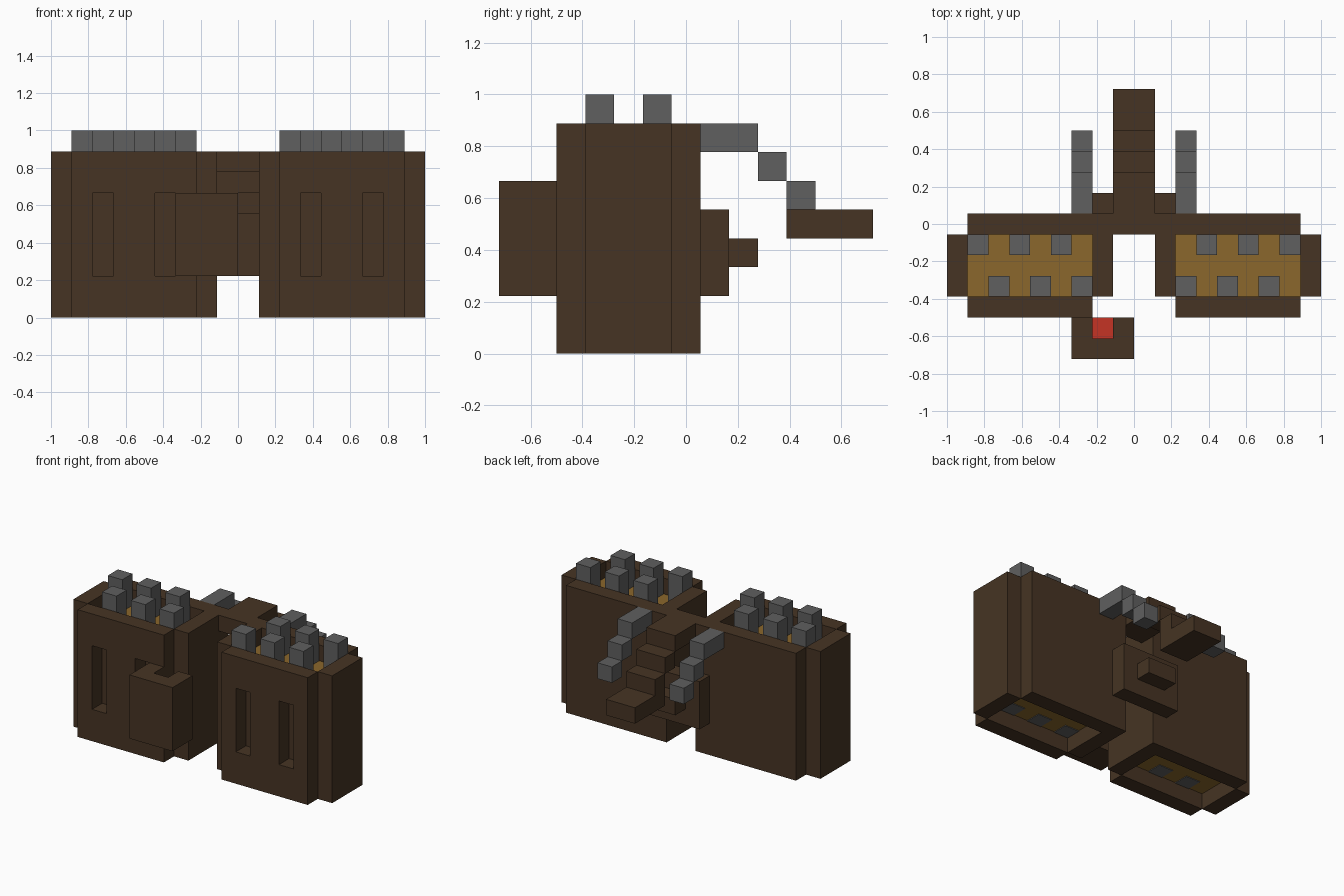
import bpy, bmesh
from mathutils import Vector

cube = bpy.data.objects.get("Cube")
if cube:
    bpy.data.objects.remove(cube, do_unlink=True)

U = 1 / 9  # size of one block


def material(name, rgb):
    m = bpy.data.materials.new(name)
    m.use_nodes = True
    m.diffuse_color = (*rgb, 1)
    bsdf = m.node_tree.nodes["Principled BSDF"]
    bsdf.inputs["Base Color"].default_value = (*rgb, 1)
    bsdf.inputs["Roughness"].default_value = 0.9
    return m


BROWN = material("dark_brown", (0.061, 0.034, 0.017))
GOLD = material("ochre", (0.26, 0.136, 0.025))
GREY = material("grey", (0.115, 0.115, 0.115))
RED = material("red", (0.56, 0.034, 0.018))


def blocks(name, mat, *boxes):
    """One object from boxes given as (x0, x1, y0, y1, z0, z1) in blocks."""
    bm = bmesh.new()
    for x0, x1, y0, y1, z0, z1 in boxes:
        verts = bmesh.ops.create_cube(bm, size=1)["verts"]
        size = Vector((x1 - x0, y1 - y0, z1 - z0))
        mid = Vector((x0 + x1, y0 + y1, z0 + z1)) / 2
        for v in verts:
            v.co = Vector((a * b for a, b in zip(v.co, size))) + mid
            v.co *= U
    mesh = bpy.data.meshes.new(name)
    bm.to_mesh(mesh)
    bm.free()
    mesh.materials.append(mat)
    obj = bpy.data.objects.new(name, mesh)
    bpy.context.collection.objects.link(obj)
    return obj


def pair(name, mat, *boxes):
    """Left part and its mirror image on the right."""
    blocks("left_" + name, mat, *boxes)
    blocks("right_" + name, mat, *[(-b[1], -b[0], *b[2:]) for b in boxes])


# Pod casings: front panel with two slots, side walls, back panel
pair("front_panel", BROWN,
     (2, 8, -4.5, -3.5, 0, 2), (2, 8, -4.5, -3.5, 6, 8),
     *[(a, b, -4.5, -3.5, 2, 6) for a, b in ((2, 3), (4, 6), (7, 8))])
pair("outer_wall", BROWN, (8, 9, -3.5, -0.5, 0, 8))
pair("inner_wall", BROWN, (1, 2, -3.5, -0.5, 0, 8))
pair("back_panel", BROWN, (1, 8, -0.5, 0.5, 0, 8))

# Pod filling, recessed at the top and the bottom
pair("core", BROWN, (2, 8, -3.5, -0.5, 2, 6))
pair("filling", GOLD, (2, 8, -3.5, -0.5, 6, 7), (2, 8, -3.5, -0.5, 1, 2))

# Staggered rods above, with their ends just showing below
spots = [(x, -3.5) for x in (2, 4, 6)] + [(x, -1.5) for x in (3, 5, 7)]
pair("rods", GREY, *[(x, x + 1, y, y + 1, 6.5, 9) for x, y in spots])
pair("rod_ends", GREY, *[(x, x + 1, y, y + 1, 0.96, 1.5) for x, y in spots])

# Stepped centre spine running down to the tail
blocks("spine", BROWN,
       (-1, 1, -0.5, 2.5, 7, 8), (-1, 1, 2.5, 3.5, 6, 7), (-1, 1, 3.5, 4.5, 5, 6))
blocks("tail", BROWN, (-1, 1, 3.5, 6.5, 4, 5))

# Stepped arms behind the pods
pair("arm", GREY,
     (2, 3, 0.5, 2.5, 7, 8), (2, 3, 2.5, 3.5, 6, 7), (2, 3, 3.5, 4.5, 5, 6))

# Rear bracket with a small boss
blocks("rear_bracket", BROWN, (-2, 2, 0.5, 1.5, 2, 5))
blocks("bracket_boss", BROWN, (-1, 1, 1.5, 2.5, 3, 4))

# Front handle box with a red button sunk into its back edge
blocks("handle_box", BROWN,
       (-3, 0, -6.5, -5.5, 2, 6), (-3, -2, -5.5, -4.5, 2, 6),
       (-1, 0, -5.5, -4.5, 2, 6), (-2, -1, -5.5, -4.5, 2, 4))
blocks("red_button", RED, (-2, -1, -5.5, -4.5, 4, 5))
